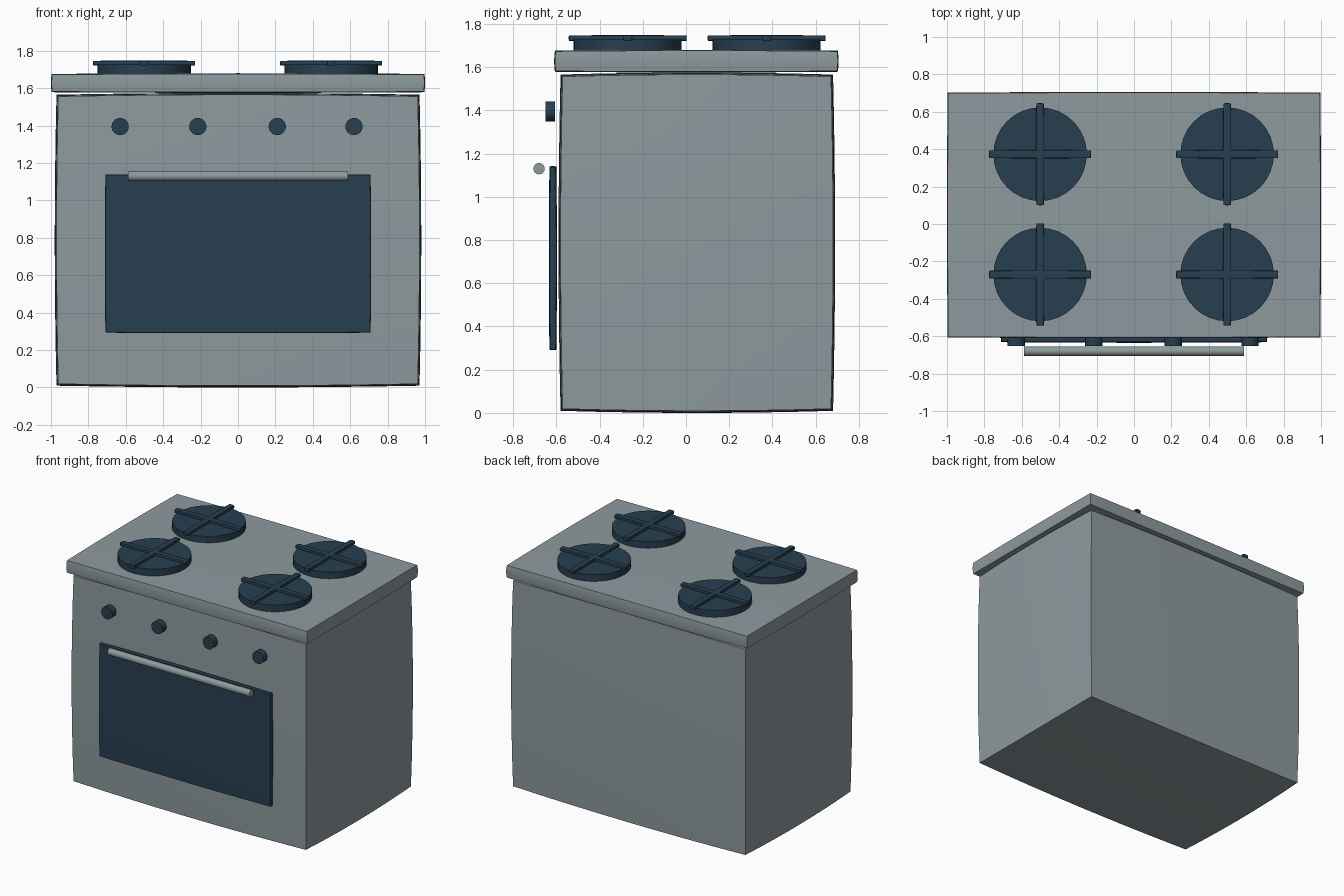
import bpy, bmesh, math
from mathutils import Matrix, Vector

if "Cube" in bpy.data.objects:
    bpy.data.objects.remove(bpy.data.objects["Cube"])


def material(name, rgb):
    m = bpy.data.materials.new(name)
    m.diffuse_color = (*rgb, 1)
    m.use_nodes = True
    m.node_tree.nodes["Principled BSDF"].inputs["Base Color"].default_value = m.diffuse_color
    return m


STEEL = material("steel_grey", (0.27, 0.325, 0.345))
DARK = material("dark_blue", (0.020, 0.049, 0.078))


def finish(bm, name, mat, angle=35):
    bmesh.ops.recalc_face_normals(bm, faces=bm.faces)
    me = bpy.data.meshes.new(name)
    bm.to_mesh(me)
    bm.free()
    me.materials.append(mat)
    ob = bpy.data.objects.new(name, me)
    bpy.context.collection.objects.link(ob)
    bpy.ops.object.select_all(action='DESELECT')
    ob.select_set(True)
    bpy.context.view_layer.objects.active = ob
    bpy.ops.object.shade_smooth_by_angle(angle=math.radians(angle))
    return ob


def bulged_box(name, lo, hi, bulge, mat, cuts=7):
    """Box whose faces swell outward slightly towards their middles."""
    bm = bmesh.new()
    bmesh.ops.create_cube(bm, size=2)
    bmesh.ops.subdivide_edges(bm, edges=bm.edges[:], cuts=cuts, use_grid_fill=True)
    lo, hi = Vector(lo), Vector(hi)
    mid, half = (lo + hi) / 2, (hi - lo) / 2
    for v in bm.verts:
        u = v.co.copy()
        for i in range(3):
            a, b = u[(i + 1) % 3], u[(i + 2) % 3]
            v.co[i] = mid[i] + u[i] * (half[i] - bulge * (a * a + b * b) / 2)
    return finish(bm, name, mat)


def cylinder(name, center, radius, depth, axis, mat, sides=32):
    rot = {'X': Matrix.Rotation(math.pi / 2, 4, 'Y'),
           'Y': Matrix.Rotation(math.pi / 2, 4, 'X'),
           'Z': Matrix.Identity(4)}[axis]
    bm = bmesh.new()
    bmesh.ops.create_cone(bm, cap_ends=True, segments=sides, radius1=radius,
                          radius2=radius, depth=depth,
                          matrix=Matrix.Translation(center) @ rot)
    return finish(bm, name, mat)


# Oven body and cooktop slab
bulged_box("oven_body", (-0.98, -0.59, 0), (0.98, 0.69, 1.575), 0.019, STEEL)
bulged_box("cooktop", (-1, -0.61, 1.575), (1, 0.706, 1.68), 0.007, STEEL)

# Door panel and its handle bar
bulged_box("oven_door", (-0.712, -0.635, 0.29), (0.712, -0.597, 1.142), 0.006, DARK)
cylinder("door_handle", (0, -0.68, 1.13), 0.026, 1.175, 'X', STEEL)

# Control knobs
for i, x in enumerate((-0.63, -0.215, 0.21, 0.62)):
    cylinder(f"knob_{i + 1}", (x, -0.628, 1.395), 0.046, 0.046, 'Y', DARK)

# Burners with pan support crosses
n = 0
for x in (-0.502, 0.498):
    for y in (-0.27, 0.373):
        n += 1
        cylinder(f"burner_{n}", (x, y, 1.7), 0.25, 0.056, 'Z', DARK)
        for tag, hx, hy in (("x", 0.273, 0.022), ("y", 0.022, 0.273)):
            bulged_box(f"pan_support_{n}_{tag}", (x - hx, y - hy, 1.72),
                       (x + hx, y + hy, 1.748), 0.003, DARK, 3)
